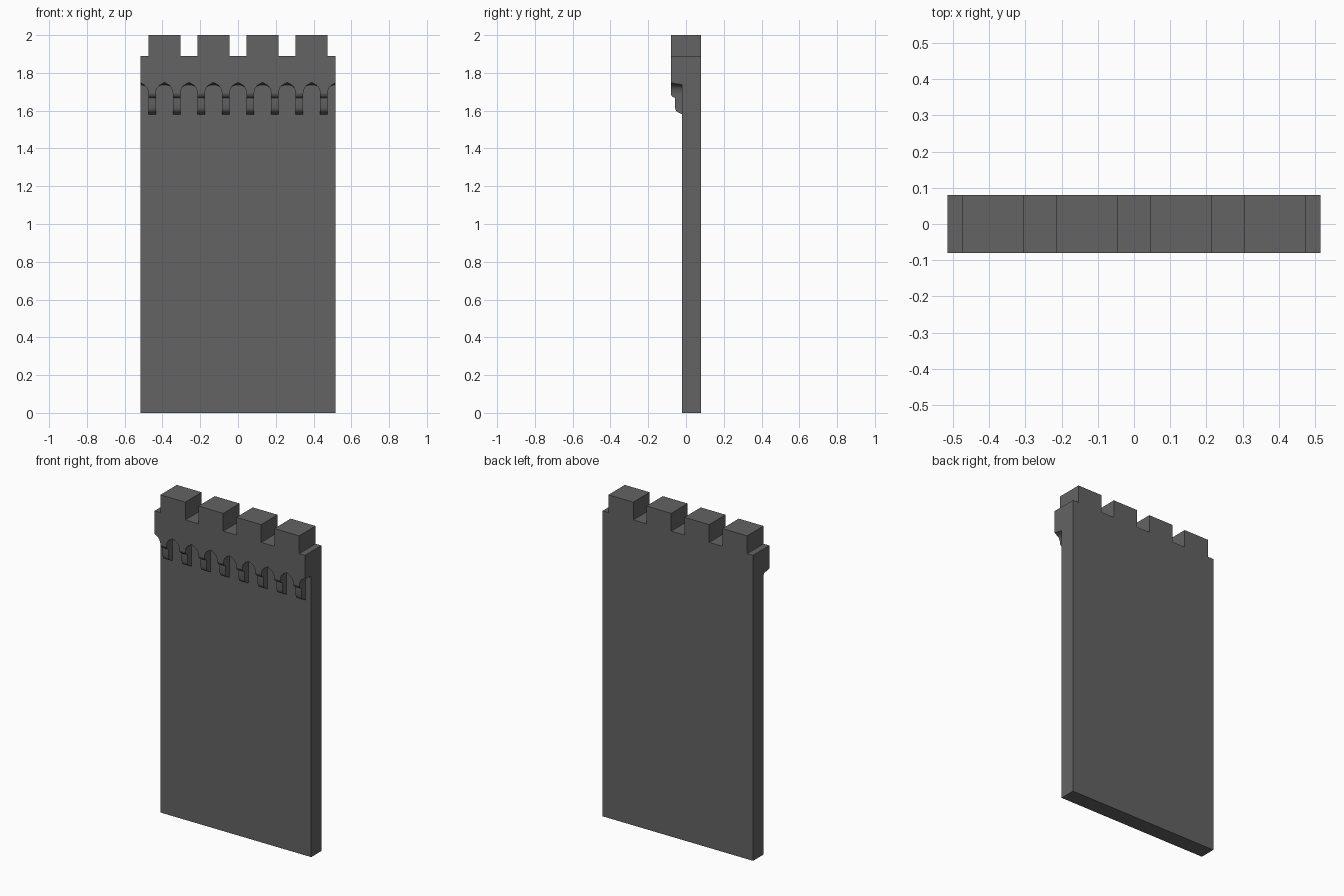
import bpy, bmesh, math

if "Cube" in bpy.data.objects:
    bpy.data.objects.remove(bpy.data.objects["Cube"])

W, BACK, WALL, FRONT = 0.515, 0.08, -0.02, -0.08   # half width, y planes
LEDGE, TOP, SPRING = 1.89, 2.0, 1.69               # heights

stone = bpy.data.materials.new("dark_grey_stone")
stone.diffuse_color = (0.125, 0.125, 0.125, 1)
stone.use_nodes = True
stone.node_tree.nodes["Principled BSDF"].inputs["Base Color"].default_value = stone.diffuse_color


def finish(bm, name):
    bmesh.ops.remove_doubles(bm, verts=bm.verts, dist=1e-5)
    bmesh.ops.recalc_face_normals(bm, faces=bm.faces)
    me = bpy.data.meshes.new(name)
    bm.to_mesh(me)
    bm.free()
    me.materials.append(stone)
    ob = bpy.data.objects.new(name, me)
    bpy.context.collection.objects.link(ob)
    bpy.context.view_layer.objects.active = ob
    ob.select_set(True)
    bpy.ops.object.shade_smooth_by_angle(angle=math.radians(40))
    ob.select_set(False)


def face(bm, pts):
    return bm.faces.new([bm.verts.new(p) for p in pts])


# battlement outline, left to right
crest = [(-W, LEDGE)]
for c in (-0.39, -0.13, 0.13, 0.39):
    a, b = c - 0.085, c + 0.085
    crest += [(a, LEDGE), (a, TOP), (b, TOP), (b, LEDGE)]
crest.append((W, LEDGE))

# pointed arch row: (x, z at front, z at wall)
half = [(0.045, SPRING, SPRING), (0.043, 1.706, 1.706), (0.037, 1.722, 1.722),
        (0.028, 1.733, 1.731), (0.015, 1.741, 1.735)]
arches = [(-W, 1.748, 1.737)] + [(-0.52 + d, f, b) for d, f, b in reversed(half)]
for k in range(-3, 4):
    c = 0.13 * k
    arches += [(c - d, f, b) for d, f, b in half]
    arches.append((c, 1.75, 1.737))
    arches += [(c + d, f, b) for d, f, b in reversed(half)]
arches += [(0.52 - d, f, b) for d, f, b in half] + [(W, 1.748, 1.737)]

# wall with overhanging battlement as one closed shell
bm = bmesh.new()
face(bm, [(x, FRONT, z) for x, z in crest] + [(x, FRONT, f) for x, f, b in reversed(arches)])
face(bm, [(x, WALL, b) for x, f, b in arches] + [(W, WALL, 0), (-W, WALL, 0)])
face(bm, [(x, BACK, z) for x, z in crest] + [(W, BACK, 0), (-W, BACK, 0)])
for (x0, z0), (x1, z1) in zip(crest, crest[1:]):
    face(bm, [(x0, FRONT, z0), (x1, FRONT, z1), (x1, BACK, z1), (x0, BACK, z0)])
for (x0, f0, b0), (x1, f1, b1) in zip(arches, arches[1:]):
    face(bm, [(x0, FRONT, f0), (x1, FRONT, f1), (x1, WALL, b1), (x0, WALL, b0)])
face(bm, [(-W, WALL, 0), (W, WALL, 0), (W, BACK, 0), (-W, BACK, 0)])
for x in (-W, W):
    face(bm, [(x, FRONT, LEDGE), (x, BACK, LEDGE), (x, BACK, 0), (x, WALL, 0),
              (x, WALL, 1.737), (x, FRONT, 1.748)])
finish(bm, "battlement_wall")

# stepped corbels below each arch foot
profile = [(FRONT, SPRING), (-0.077, 1.68), (-0.07, 1.672), (-0.058, 1.668),
           (-0.058, 1.615), (-0.054, 1.602), (-0.046, 1.593), (-0.034, 1.588), (WALL, 1.58)]
bm = bmesh.new()
for k in range(8):
    c = -0.455 + 0.13 * k
    l, r = c - 0.02, c + 0.02
    for (y0, z0), (y1, z1) in zip(profile, profile[1:]):
        face(bm, [(l, y0, z0), (r, y0, z0), (r, y1, z1), (l, y1, z1)])
    for x in (l, r):
        face(bm, [(x, y, z) for y, z in profile] + [(x, WALL, SPRING)])
finish(bm, "corbels")
